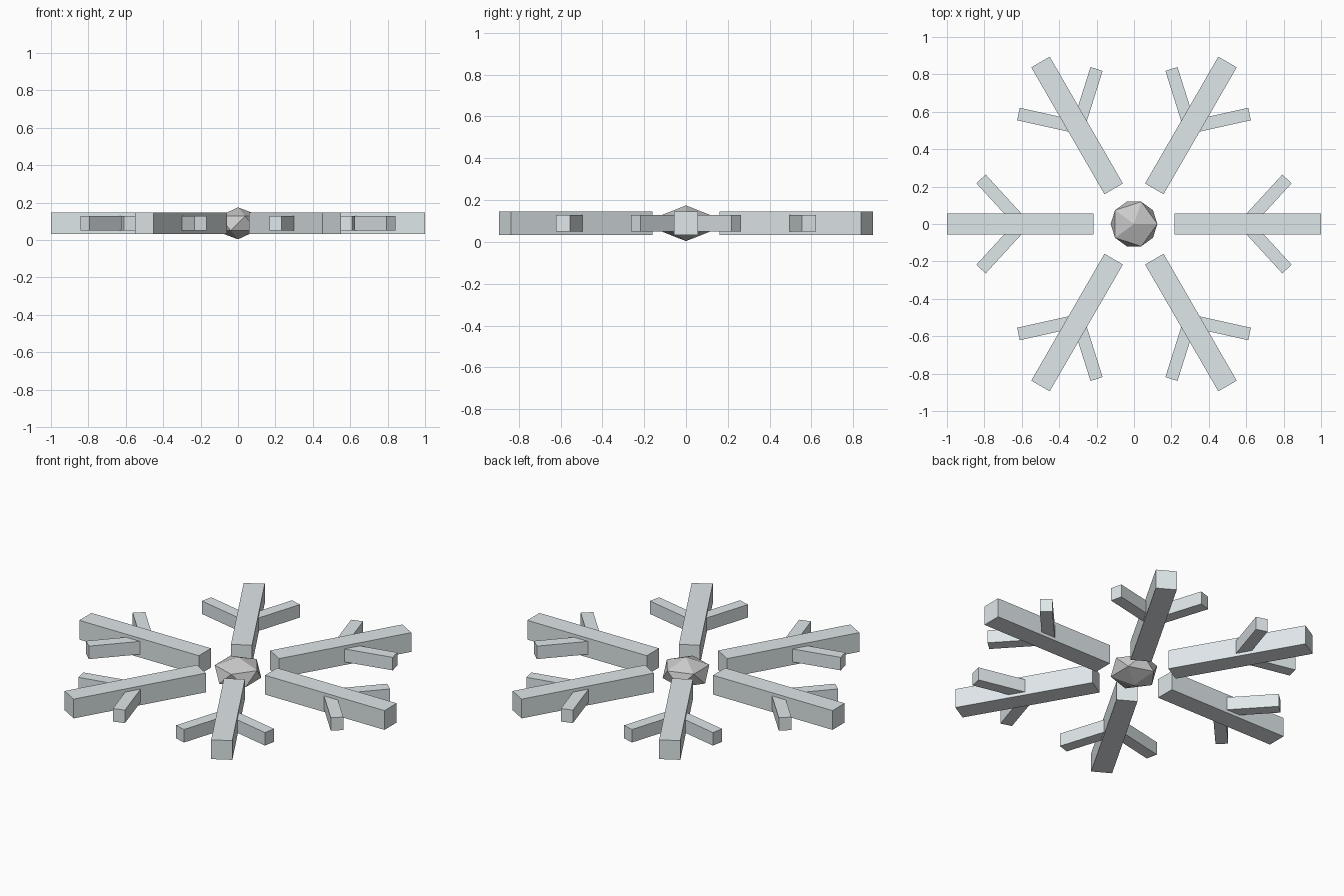
import bpy
from math import radians
from mathutils import Matrix, Vector

if "Cube" in bpy.data.objects:
    bpy.data.objects.remove(bpy.data.objects["Cube"])

Z = 0.089  # mid height of the whole flake

frost = bpy.data.materials.new("frost")
frost.diffuse_color = (0.74, 0.80, 0.82, 1)
frost.use_nodes = True
frost.node_tree.nodes["Principled BSDF"].inputs["Base Color"].default_value = frost.diffuse_color


def bar(name, start, length, width, height, angle, spin):
    """Square bar from start along angle, then spun about the z axis."""
    bpy.ops.mesh.primitive_cube_add(size=1)
    ob = bpy.context.object
    ob.name = name
    ob.data.transform(Matrix.Translation((0.5, 0, 0)))
    ob.data.transform(Matrix.Diagonal((length, width, height, 1)))
    ob.matrix_world = (Matrix.Rotation(spin, 4, 'Z')
                       @ Matrix.Translation(Vector((start, 0, Z)))
                       @ Matrix.Rotation(angle, 4, 'Z'))
    ob.data.materials.append(frost)


# Faceted centre crystal, flattened
bpy.ops.mesh.primitive_ico_sphere_add(subdivisions=1, radius=0.14, location=(0, 0, Z))
core = bpy.context.object
core.name = "centre_crystal"
core.scale.z = 0.61

# Six arms, each with a pair of side branches
for i in range(6):
    spin = radians(60 * i)
    bar(f"arm_{i + 1}", 0.217, 0.783, 0.114, 0.114, 0, spin)
    for side, sign in (("left", 1), ("right", -1)):
        bar(f"branch_{side}_{i + 1}", 0.597, 0.327, 0.068, 0.077,
            sign * radians(47.5), spin)
